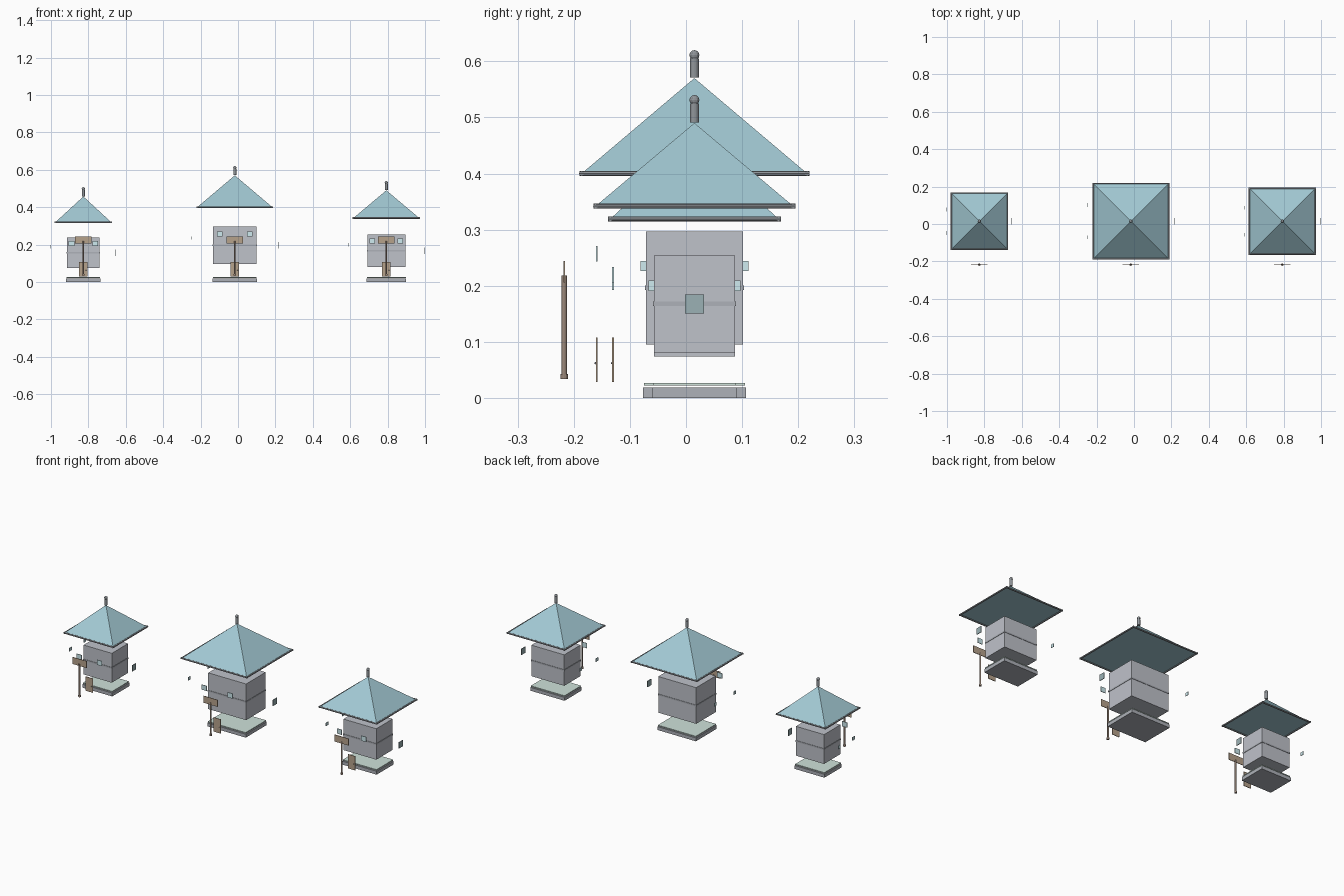
import bpy
from math import pi, sqrt

if "Cube" in bpy.data.objects:
    bpy.data.objects.remove(bpy.data.objects["Cube"])

def mat(name, r, g, b):
    m = bpy.data.materials.new(name)
    m.diffuse_color = (r, g, b, 1)
    m.use_nodes = True
    m.node_tree.nodes["Principled BSDF"].inputs["Base Color"].default_value = m.diffuse_color
    return m

STONE = mat("stone", .52, .54, .59)
BASE = mat("base_grey", .42, .44, .48)
MINT = mat("mint", .62, .76, .70)
TEAL = mat("teal", .36, .58, .65)
DARK = mat("dark_trim", .28, .30, .32)
GLASS = mat("glass", .62, .83, .87)
SHUT = mat("shutter", .33, .44, .46)
WOOD = mat("wood", .47, .36, .26)
POST = mat("post_wood", .33, .25, .20)

def finish(name, m):
    o = bpy.context.object
    o.name = name
    o.data.materials.append(m)
    return o

def box(name, m, c, size):
    bpy.ops.mesh.primitive_cube_add(size=1, location=c)
    o = finish(name, m)
    o.scale = size
    return o

def slab(name, m, x, y, z0, z1, hx, hy):
    return box(name, m, (x, y, (z0 + z1) / 2), (2 * hx, 2 * hy, z1 - z0))

def rod(name, m, c, r, length, rot=(0, 0, 0), sides=12):
    bpy.ops.mesh.primitive_cylinder_add(vertices=sides, radius=r, depth=length, location=c, rotation=rot)
    return finish(name, m)

def ball(name, m, c, r):
    bpy.ops.mesh.primitive_uv_sphere_add(segments=12, ring_count=8, radius=r, location=c)
    return finish(name, m)

CY = .015

def house(tag, cx, hx, hy, z0, z1, bx, by, roof, eave, apex, win_x, win_z, side_y, side_z):
    zc = (z0 + z1) / 2
    # foundation and floor plate
    slab(tag + "_foundation", BASE, cx, CY, 0, .019, bx, by)
    slab(tag + "_floor", MINT, cx, CY, .0225, .027, bx - .002, by - .002)
    # walls and belt
    slab(tag + "_walls", STONE, cx, CY, z0, z1, hx, hy)
    slab(tag + "_belt", BASE, cx, CY, zc - .004, zc + .004, hx + .002, hy + .002)
    # pyramid roof with eave trim and finial
    bpy.ops.mesh.primitive_cone_add(vertices=4, radius1=roof * sqrt(2), radius2=0, depth=apex - eave,
                                    location=(cx, CY, (apex + eave) / 2), rotation=(0, 0, pi / 4))
    finish(tag + "_roof", TEAL)
    for s in (-1, 1):
        rod(tag + "_eave_x", DARK, (cx, CY + s * roof, eave), .0045, 2 * roof + .008, (0, pi / 2, 0), 8)
        rod(tag + "_eave_y", DARK, (cx + s * roof, CY, eave), .0045, 2 * roof + .008, (pi / 2, 0, 0), 8)
    rod(tag + "_finial", DARK, (cx, CY, apex + .018), .008, .034)
    ball(tag + "_finial_ball", DARK, (cx, CY, apex + .041), .0088)
    # detached front door, knob and windows
    fy = CY - 2 * hy - .001
    box(tag + "_door", WOOD, (cx, fy, .068), (.044, .003, .079))
    ball(tag + "_knob", DARK, (cx + .014, fy - .002, .062), .002)
    for s in (-1, 1):
        box(tag + "_front_window", GLASS, (cx + s * win_x, fy, win_z), (.03, .003, .028))
        box(tag + "_left_window", GLASS, (cx - 2 * hx, CY + s * side_y, side_z), (.003, .02, .018))
    # detached right shutter
    box(tag + "_right_shutter", SHUT, (cx + 2 * hx, CY, zc), (.003, .034, .034))
    # sign post
    rod(tag + "_sign_post", POST, (cx, -.217, .13), .0045, .176)
    rod(tag + "_sign_foot", POST, (cx, -.217, .038), .0068, .009)
    box(tag + "_sign_board", WOOD, (cx, -.217, .225), (.088, .003, .038))

house("left", -.827, .087, .072, .074, .238, .092, .0755, .150, .319, .457, .063, .206, .063, .189)
house("middle", -.017, .117, .0865, .095, .297, .119, .092, .201, .400, .570, .080, .257, .086, .235)
house("right", .793, .1015, .072, .081, .254, .106, .0755, .176, .342, .490, .0755, .219, .072, .200)
